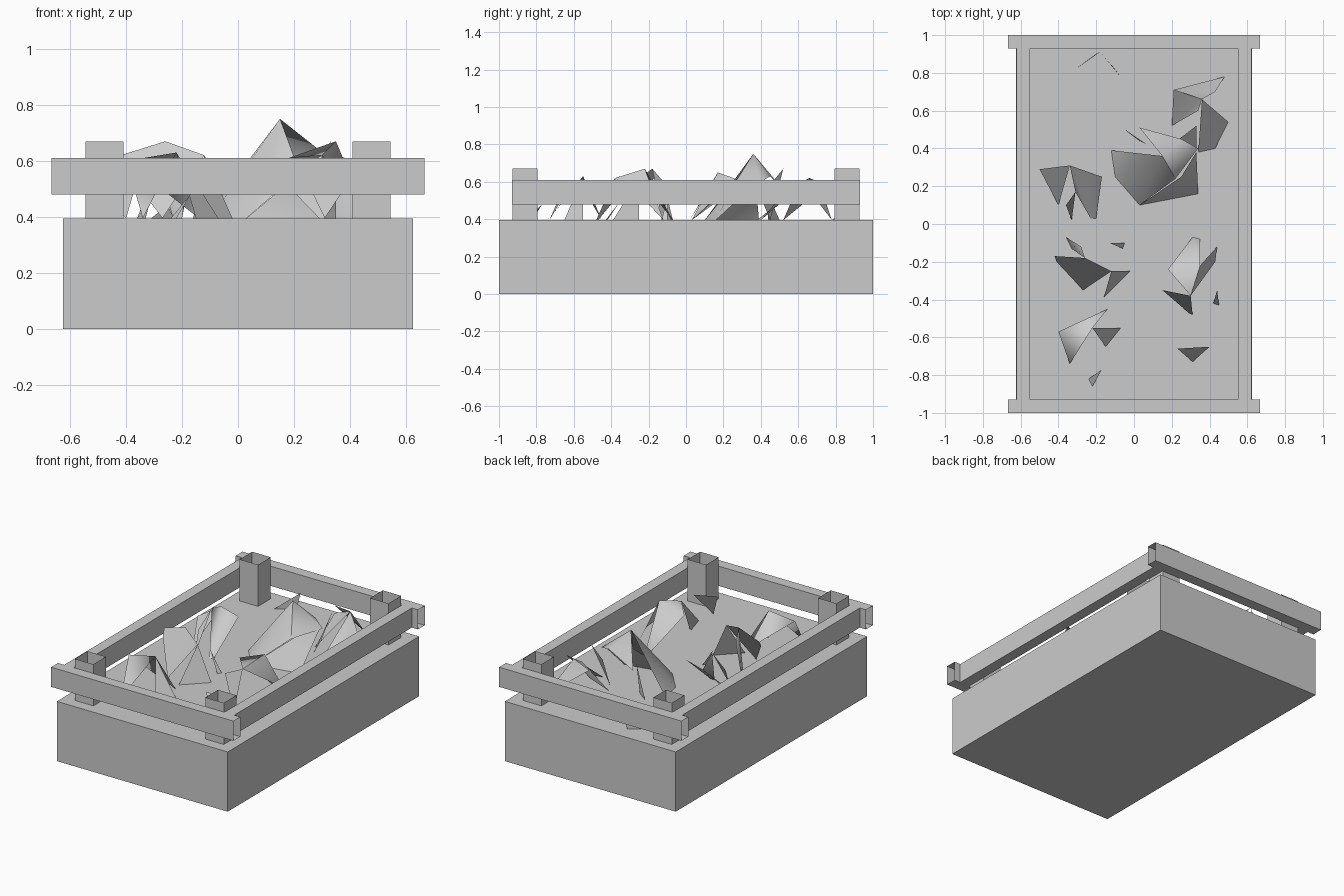
import bpy

SOIL = 0.395


def mesh_object(name, verts, faces, smooth=False):
    me = bpy.data.meshes.new(name)
    me.from_pydata(verts, [], faces)
    me.polygons.foreach_set("use_smooth", [smooth] * len(faces))
    me.update()
    ob = bpy.data.objects.new(name, me)
    bpy.context.collection.objects.link(ob)
    return ob


def box(name, lo, hi, open_axis=None):
    """Box between two corners; open_axis leaves both ends on that axis uncapped."""
    verts = [(x, y, z) for x in (lo[0], hi[0]) for y in (lo[1], hi[1]) for z in (lo[2], hi[2])]
    sides = {0: [(0, 1, 3, 2), (4, 6, 7, 5)],
             1: [(0, 4, 5, 1), (2, 3, 7, 6)],
             2: [(0, 2, 6, 4), (1, 5, 7, 3)]}
    faces = [f for axis, pair in sides.items() if axis != open_axis for f in pair]
    return mesh_object(name, verts, faces)


def plant(name, *leaves):
    """Each leaf is a folded fan: raised peak first, then its outline.
    Outline points without a height rest on the soil."""
    verts, faces = [], []
    for leaf in leaves:
        s = len(verts)
        verts += [p if len(p) == 3 else (*p, SOIL) for p in leaf]
        faces += [(s, s + i, s + i + 1) for i in range(1, len(leaf) - 1)]
    return mesh_object(name, verts, faces, True)


# Soil-filled bed
box("planter_bed", (-0.625, -1, 0), (0.625, 1, SOIL))

# Hollow corner posts and open-ended rails
for sx, side in ((-1, "left"), (1, "right")):
    xs = sorted((sx * 0.41, sx * 0.545))
    for sy, end in ((-1, "front"), (1, "back")):
        ys = sorted((sy * 0.795, sy * 0.927))
        box(f"{end}_{side}_post", (xs[0], ys[0], SOIL), (xs[1], ys[1], 0.67), 2)
    xs = sorted((sx * 0.55, sx * 0.622))
    box(f"{side}_rail", (xs[0], -0.93, 0.48), (xs[1], 0.93, 0.61), 1)
for sy, end in ((-1, "front"), (1, "back")):
    ys = sorted((sy * 0.928, sy))
    box(f"{end}_rail", (-0.667, ys[0], 0.48), (0.667, ys[1], 0.61), 0)

# Large leafy plant
plant("large_plant",
      [(0.15, 0.36, 0.75), (-0.12, 0.39), (-0.1, 0.25), (0.03, 0.1), (0.22, 0.24, 0.56)],
      [(0.15, 0.36, 0.75), (0.03, 0.51, 0.57), (0.25, 0.45, 0.63), (0.34, 0.4, 0.6),
       (0.22, 0.24, 0.56)],
      [(0.25, 0.25, 0.58), (0.33, 0.38, 0.6), (0.34, 0.16), (0.03, 0.1)],
      [(0.07, 0.42, 0.58), (-0.05, 0.5), (0.03, 0.44)])

# Back right plant
plant("back_right_plant",
      [(0.36, 0.66, 0.62), (0.21, 0.71, 0.55), (0.2, 0.52), (0.34, 0.6, 0.58)],
      [(0.36, 0.66, 0.62), (0.5, 0.54, 0.56), (0.43, 0.4), (0.34, 0.38)],
      [(0.21, 0.71, 0.6), (0.36, 0.66, 0.62), (0.43, 0.7, 0.5), (0.48, 0.78)],
      [(0.33, 0.52, 0.67), (0.24, 0.45), (0.33, 0.4, 0.52)])

# Left middle plant
plant("left_plant",
      [(-0.34, 0.31, 0.6), (-0.5, 0.29, 0.5), (-0.4, 0.1)],
      [(-0.34, 0.31, 0.6), (-0.31, 0.17, 0.65), (-0.23, 0.03), (-0.2, 0.03),
       (-0.17, 0.25, 0.6)],
      [(-0.31, 0.17, 0.65), (-0.36, 0.1, 0.52), (-0.33, 0.02)])

# Centre left plant
plant("centre_left_plant",
      [(-0.26, -0.18, 0.67), (-0.42, -0.17, 0.62), (-0.41, -0.2, 0.58), (-0.27, -0.35),
       (-0.12, -0.25, 0.62)],
      [(-0.26, -0.18, 0.67), (-0.28, -0.12, 0.6), (-0.36, -0.07), (-0.33, -0.13)],
      [(-0.12, -0.25, 0.62), (-0.02, -0.25), (-0.16, -0.39)],
      [(-0.13, -0.1, 0.52), (-0.05, -0.1), (-0.06, -0.13)])

# Centre right plant
plant("centre_right_plant",
      [(0.35, -0.22, 0.67), (0.35, -0.08), (0.31, -0.07), (0.18, -0.24, 0.61),
       (0.3, -0.38, 0.62)],
      [(0.35, -0.22, 0.67), (0.44, -0.12), (0.43, -0.2, 0.48), (0.3, -0.38, 0.62)],
      [(0.3, -0.38, 0.62), (0.15, -0.35, 0.54), (0.29, -0.47), (0.31, -0.48)],
      [(0.44, -0.35, 0.5), (0.45, -0.43), (0.42, -0.42)])

# Front left plant
plant("front_left_plant",
      [(-0.22, -0.55, 0.63), (-0.14, -0.45), (-0.4, -0.57, 0.6), (-0.34, -0.74)],
      [(-0.22, -0.55, 0.63), (-0.07, -0.55), (-0.15, -0.65)],
      [(-0.17, -0.77, 0.48), (-0.22, -0.86), (-0.24, -0.82)])

# Small sprouts
plant("front_right_sprout", [(0.23, -0.66, 0.56), (0.4, -0.65, 0.53), (0.31, -0.73)])
plant("back_left_sprout",
      [(-0.18, 0.91, 0.5), (-0.31, 0.82), (-0.2, 0.9)],
      [(-0.18, 0.91, 0.5), (-0.07, 0.78), (-0.11, 0.83)])
